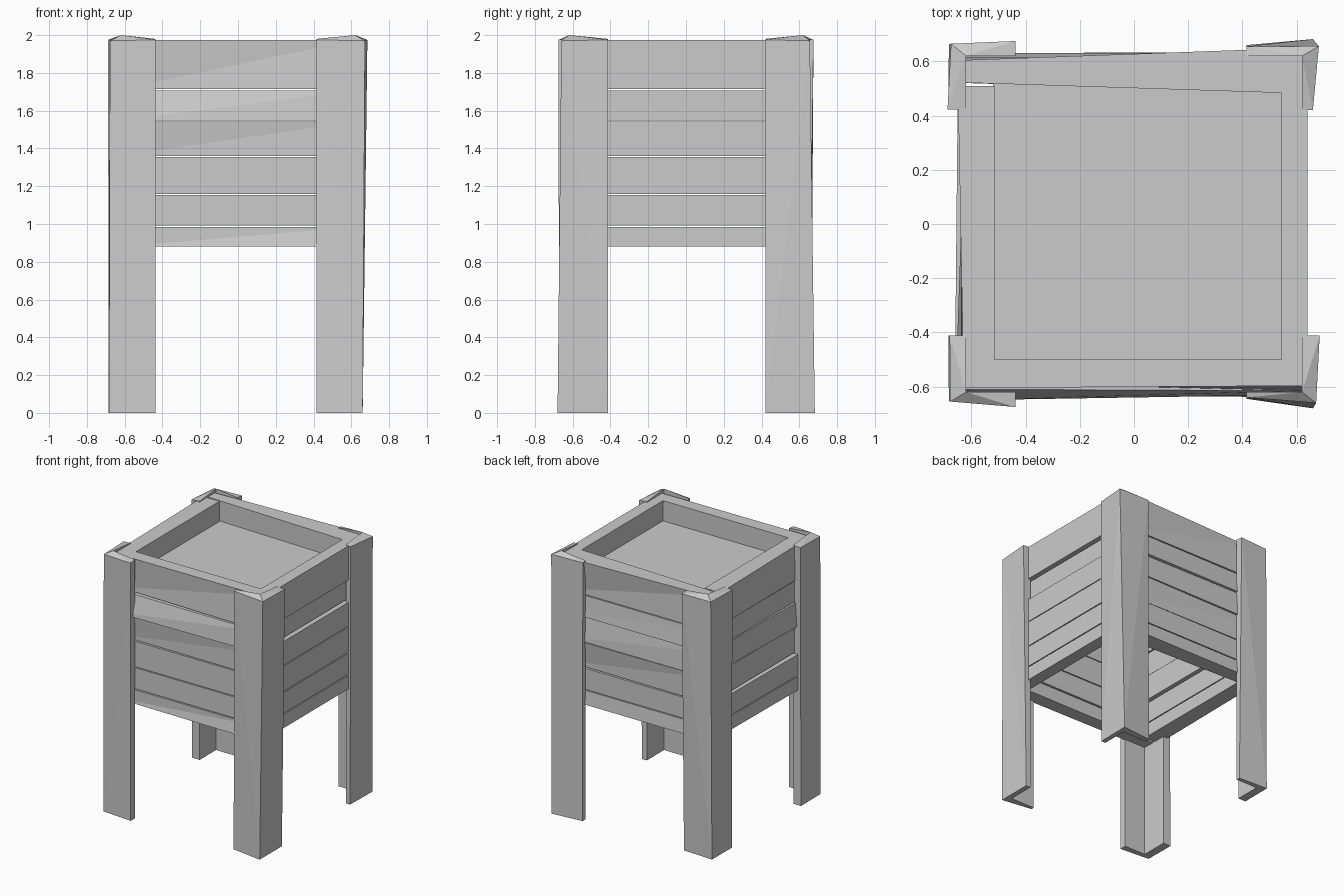
import bpy, bmesh
from math import radians
from mathutils import Matrix

scene_cube = bpy.data.objects.get("Cube")
if scene_cube:
    bpy.data.objects.remove(scene_cube)

# One weathered grey for the whole planter
grey = bpy.data.materials.new("weathered_grey")
grey.use_nodes = True
colour = (0.6, 0.6, 0.6, 1)
grey.diffuse_color = colour
grey.node_tree.nodes["Principled BSDF"].inputs["Base Color"].default_value = colour


def loft(name, bottom, top, turn=0):
    """Close two matching outlines into a flat-faced solid, turned about z."""
    bm = bmesh.new()
    low = [bm.verts.new(p) for p in bottom]
    high = [bm.verts.new(p) for p in top]
    bm.faces.new(low)
    bm.faces.new(high)
    for i in range(len(low)):
        j = (i + 1) % len(low)
        bm.faces.new((low[i], low[j], high[j]))
        bm.faces.new((low[i], high[j], high[i]))
    bm.transform(Matrix.Rotation(radians(turn), 4, "Z"))
    bmesh.ops.triangulate(bm, faces=bm.faces[:])
    bmesh.ops.recalc_face_normals(bm, faces=bm.faces[:])
    mesh = bpy.data.meshes.new(name)
    bm.to_mesh(mesh)
    bm.free()
    mesh.materials.append(grey)
    ob = bpy.data.objects.new(name, mesh)
    bpy.context.collection.objects.link(ob)


# Wall boards: outer distance of bottom left, bottom right, top left, top right
levels = [(0.88, 0.985), (0.992, 1.153), (1.16, 1.355),
          (1.361, 1.543), (1.549, 1.707), (1.714, 1.975)]
true, proud = (0.62,) * 4, (0.64,) * 4
# Each wall: turn, half length, board thickness, skew of the inner face, boards
walls = {
    "front": (0, 0.62, 0.10, 0, [
        (0.625, 0.64, 0.625, 0.62), true, true, (0.61, 0.62, 0.63, 0.62),
        (0.65, 0.63, 0.61, 0.615), (0.585, 0.615, 0.605, 0.597)]),
    "right": (90, 0.51, 0.095, 0, [
        proud, proud, proud, proud, (0.61,) * 4, proud]),
    "back": (180, 0.62, 0.12, 0.02, [
        (0.63, 0.63, 0.62, 0.62), true, (0.61, 0.62, 0.635, 0.62),
        (0.635, 0.63, 0.61, 0.62), (0.63, 0.63, 0.615, 0.61),
        (0.615, 0.615, 0.65, 0.605)]),
    "left": (270, 0.51, 0.125, 0, [
        (0.65, 0.66, 0.65, 0.66), (0.65, 0.66, 0.65, 0.66), (0.63,) * 4,
        (0.62, 0.655, 0.63, 0.64), (0.63,) * 4, (0.64, 0.635, 0.65, 0.63)]),
}
for side, (turn, half, thick, skew, boards) in walls.items():
    for n, ((z0, z1), outer) in enumerate(zip(levels, boards), 1):
        inner = sum(outer) / 4 - thick

        def outline(left, right, z):
            return [(-half, -left, z), (half, -right, z),
                    (half, -inner - skew, z), (-half, -inner + skew, z)]
        bl, br, tl, tr = outer
        loft(f"{side}_board_{n}", outline(bl, br, z0), outline(tl, tr, z1), turn)


# Angle-section legs: outer corner, then outer face at the end of each arm
def leg_outline(sx, sy, ends, corner, x_face, y_face, heights):
    inner = 0.62
    points = [corner, (ends[0], x_face), (ends[0], inner),
              (inner, inner), (inner, ends[1]), (y_face, ends[1])]
    return [(sx * x, sy * y, z) for (x, y), z in zip(points, heights)]


foot_heights = (0,) * 6
head_heights = (1.97, 1.975, 1.98, 2.0, 1.98, 1.975)
# Each leg: x sign, y sign, arm ends, foot shape, head shape
legs = {
    "front_left_leg": (1, -1, (0.415, 0.412),
                       ((0.66, 0.68), 0.645, 0.66), ((0.672, 0.66), 0.64, 0.685)),
    "front_right_leg": (-1, -1, (0.438, 0.412),
                        ((0.683, 0.652), 0.672, 0.685), ((0.678, 0.655), 0.675, 0.68)),
    "back_left_leg": (1, 1, (0.415, 0.42),
                      ((0.66, 0.682), 0.66, 0.655), ((0.682, 0.656), 0.655, 0.66)),
    "back_right_leg": (-1, 1, (0.438, 0.422),
                       ((0.683, 0.662), 0.65, 0.685), ((0.675, 0.665), 0.675, 0.688)),
}
for name, (sx, sy, ends, foot, head) in legs.items():
    loft(name, leg_outline(sx, sy, ends, *foot, foot_heights),
         leg_outline(sx, sy, ends, *head, head_heights))

# Soil bed recessed inside the rim
bed = [(-0.52, -0.52), (0.56, -0.52), (0.56, 0.53), (-0.52, 0.53)]
loft("soil_bed", [(x, y, 1.79) for x, y in bed], [(x, y, 1.82) for x, y in bed])
